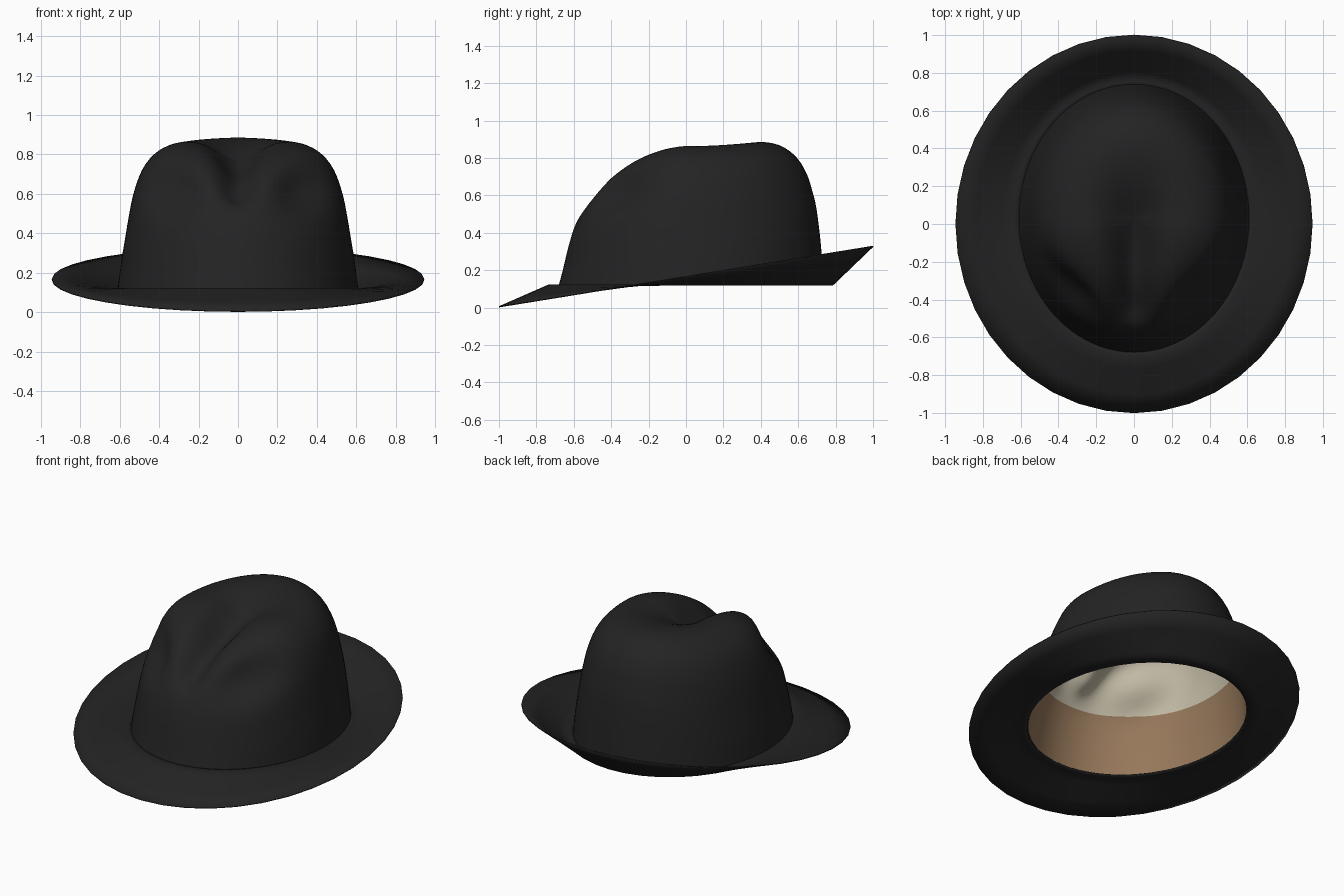
import bpy, bmesh, math
from mathutils import Vector

if "Cube" in bpy.data.objects:
    bpy.data.objects.remove(bpy.data.objects["Cube"], do_unlink=True)


def material(name, rgb):
    m = bpy.data.materials.new(name)
    m.use_nodes = True
    m.diffuse_color = (*rgb, 1)
    m.node_tree.nodes["Principled BSDF"].inputs["Base Color"].default_value = (*rgb, 1)
    return m


BLACK = material("black felt", (0.017, 0.017, 0.017))
TAN = material("tan leather", (0.31, 0.19, 0.105))
CREAM = material("cream satin", (0.56, 0.51, 0.39))

CX_Y, RX, RY, BASE = 0.03, 0.61, 0.71, 0.12      # crown base ellipse

# Crown radius fraction and the heights there at front, side and back
RADII = [1, .97, .94, .91, .87, .8, .7, .58, .45, .3, .15, 0]
FRONT = [.12, .2, .29, .37, .46, .57, .665, .73, .78, .815, .84, .86]
SIDE = [.12, .26, .37, .48, .6, .72, .8, .845, .865, .868, .863, .86]
BACK = [.12, .36, .53, .62, .71, .795, .855, .885, .897, .897, .883, .86]


def smooth(a, b, v):
    t = min(1, max(0, (v - a) / (b - a)))
    return t * t * (3 - 2 * t)


def spline(vals, u):
    """Catmull-Rom sample of a list, u in list units."""
    n = len(vals) - 1
    i = min(int(u), n - 1)
    t = u - i
    p1, p2 = vals[i], vals[i + 1]
    p0 = vals[i - 1] if i else 2 * p1 - p2
    p3 = vals[i + 2] if i + 2 <= n else 2 * p2 - p1
    return p1 + t / 2 * (p2 - p0 + t * (2 * p0 - 5 * p1 + 4 * p2 - p3
                                        + t * (3 * (p1 - p2) + p3 - p0)))


def crown_point(u, a):
    r = spline(RADII, u)
    c, s = math.cos(a), math.sin(a)
    z = spline(SIDE, u) * c * c + spline(BACK if s > 0 else FRONT, u) * s * s
    p = Vector((RX * r * c, CX_Y + RY * r * s, z))
    # side pinches towards the front
    side = 1 if p.x > 0 else -1
    d = p - Vector((side * .34, -.36, .63))
    along = d.x * side * .5 + d.y * .8 + d.z * .3
    across2 = max(0, d.length_squared - along * along)
    k = math.exp(-across2 / .015 - along * along / .04)
    p += Vector((-side * .055, .04, -.035)) * k
    # teardrop crease along the top
    w = .1 + .06 * smooth(-.4, .4, p.y)
    depth = .13 * smooth(.5, -.2, p.y) * smooth(-.62, -.42, p.y)
    p.z -= depth * math.exp(-(p.x / w) ** 2)
    return p


def brim_point(t, a):
    c, s = math.cos(a), math.sin(a)
    inner = Vector((RX * .985 * c, CX_Y + RY * .985 * s))
    outer = Vector((.945 * c, s))
    p = inner.lerp(outer, t)
    rise = .166 + .162 * s - BASE
    k = max(0, (t - .2) / .8)
    return Vector((p.x, p.y, BASE + rise * k))


def sheet(name, func, params, segs, mats, close=False, flip=False):
    """Rings of points joined by quads, optionally closed by a pole."""
    bm = bmesh.new()
    rings = [[bm.verts.new(func(u, 2 * math.pi * j / segs)) for j in range(segs)]
             for u in params]
    for lo, hi in zip(rings, rings[1:]):
        for j in range(segs):
            k = (j + 1) % segs
            bm.faces.new((lo[j], lo[k], hi[k], hi[j]))
    if close:
        pole = bm.verts.new(func(len(RADII) - 1, 0))
        for j in range(segs):
            bm.faces.new((rings[-1][j], rings[-1][(j + 1) % segs], pole))
    if flip:
        bmesh.ops.reverse_faces(bm, faces=bm.faces[:])
    me = bpy.data.meshes.new(name)
    bm.to_mesh(me)
    bm.free()
    for m in mats:
        me.materials.append(m)
    ob = bpy.data.objects.new(name, me)
    bpy.context.collection.objects.link(ob)
    return ob


STEPS = 3
levels = [i / STEPS for i in range((len(RADII) - 1) * STEPS)]

# Felt crown
crown = sheet("crown", crown_point, levels, 80, [BLACK], close=True)


# Lining just inside the crown, with a leather sweatband below
def lining_point(u, a):
    pivot = Vector((0, CX_Y, BASE))
    return pivot + (crown_point(u, a) - pivot) * .98


lining = sheet("lining_and_sweatband", lining_point, levels, 80, [CREAM, TAN],
               close=True, flip=True)
BAND_TOP = .46
bm = bmesh.new()
bm.from_mesh(lining.data)
bmesh.ops.bisect_plane(bm, geom=bm.verts[:] + bm.edges[:] + bm.faces[:],
                       plane_co=(0, 0, BAND_TOP), plane_no=(0, 0, 1))
for f in bm.faces:
    f.material_index = int(f.calc_center_median().z < BAND_TOP)
bm.to_mesh(lining.data)
bm.free()

# Brim, dipped at the front and turned up at the back
brim = sheet("brim", brim_point, [0, .1, .2, .28, .45, .7, 1], 40, [BLACK], flip=True)
bm = bmesh.new()
bm.from_mesh(brim.data)
bmesh.ops.recalc_face_normals(bm, faces=bm.faces[:])
if sum(f.normal.z for f in bm.faces) < 0:
    bmesh.ops.reverse_faces(bm, faces=bm.faces[:])
bm.to_mesh(brim.data)
bm.free()
solid = brim.modifiers.new("thickness", "SOLIDIFY")
solid.thickness = .006
solid.offset = 0

# Smooth shading
for ob in (crown, lining, brim):
    bpy.ops.object.select_all(action="DESELECT")
    ob.select_set(True)
    bpy.context.view_layer.objects.active = ob
    bpy.ops.object.shade_smooth_by_angle(angle=math.radians(50))
